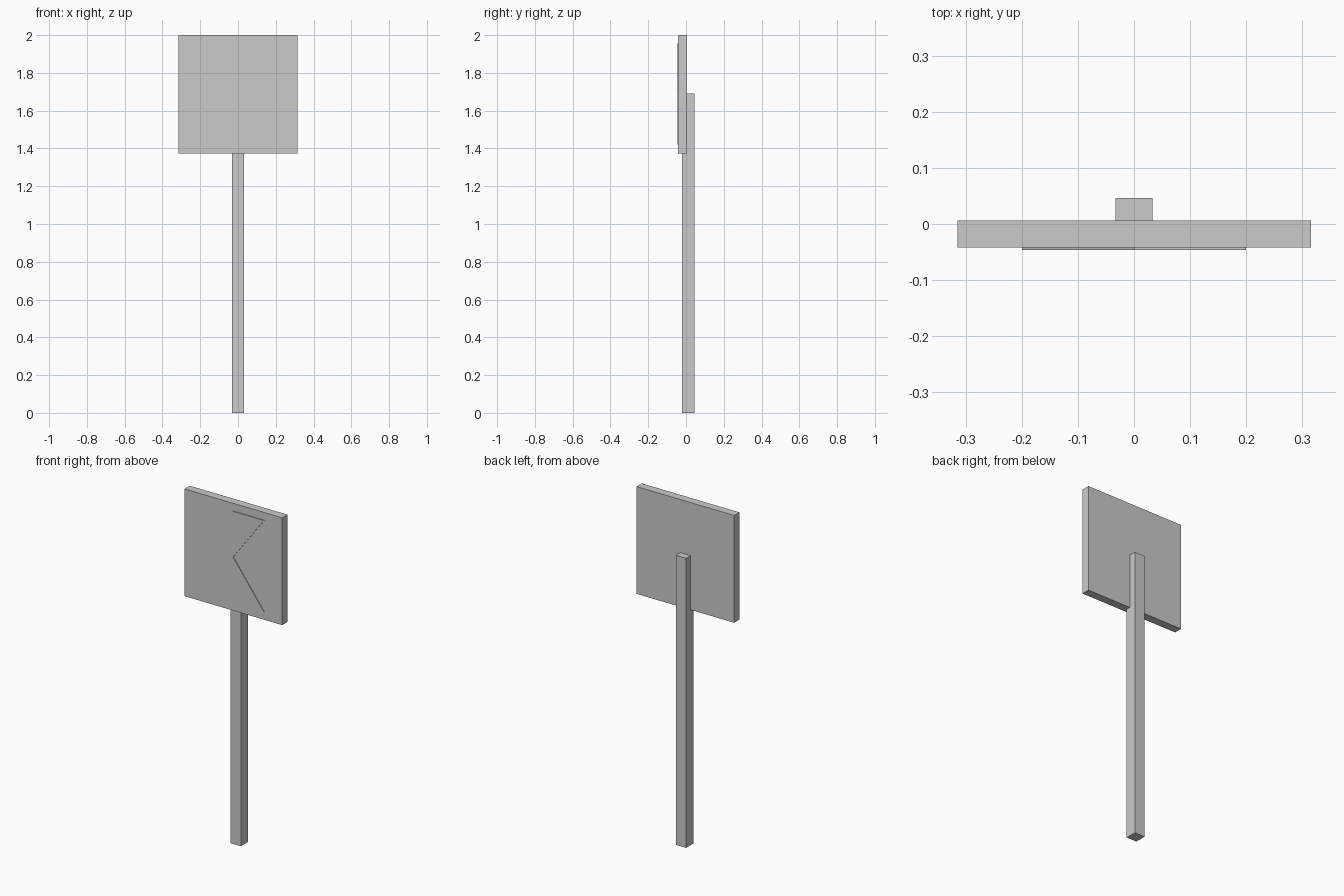
import bpy
import bmesh

if "Cube" in bpy.data.objects:
    bpy.data.objects.remove(bpy.data.objects["Cube"])


def prism(name, outline, y0, y1):
    """Extrude an (x, z) outline from y0 (front) to y1 (back)."""
    bm = bmesh.new()
    face = bm.faces.new([bm.verts.new((x, y0, z)) for x, z in outline])
    ext = bmesh.ops.extrude_face_region(bm, geom=[face], use_keep_orig=True)
    moved = [g for g in ext["geom"] if isinstance(g, bmesh.types.BMVert)]
    bmesh.ops.translate(bm, verts=moved, vec=(0, y1 - y0, 0))
    bmesh.ops.recalc_face_normals(bm, faces=bm.faces[:])
    mesh = bpy.data.meshes.new(name)
    bm.to_mesh(mesh)
    bm.free()
    obj = bpy.data.objects.new(name, mesh)
    bpy.context.collection.objects.link(obj)
    return obj


def rect(half_width, z0, z1):
    return [(-half_width, z0), (half_width, z0), (half_width, z1), (-half_width, z1)]


# Square wooden post, partly let into the back of the board
prism("post", rect(0.033, 0.0, 1.69), -0.02, 0.046)

# Sign board
prism("sign_board", rect(0.315, 1.374, 2.0), -0.042, 0.006)

# Raised chevron pointing left
mid, rise = 1.688, 0.267
chevron = [(0, mid + rise), (-0.2, mid), (0, mid - rise),
           (0.2, mid - rise), (0, mid), (0.2, mid + rise)]
prism("chevron", chevron, -0.046, -0.0415)
